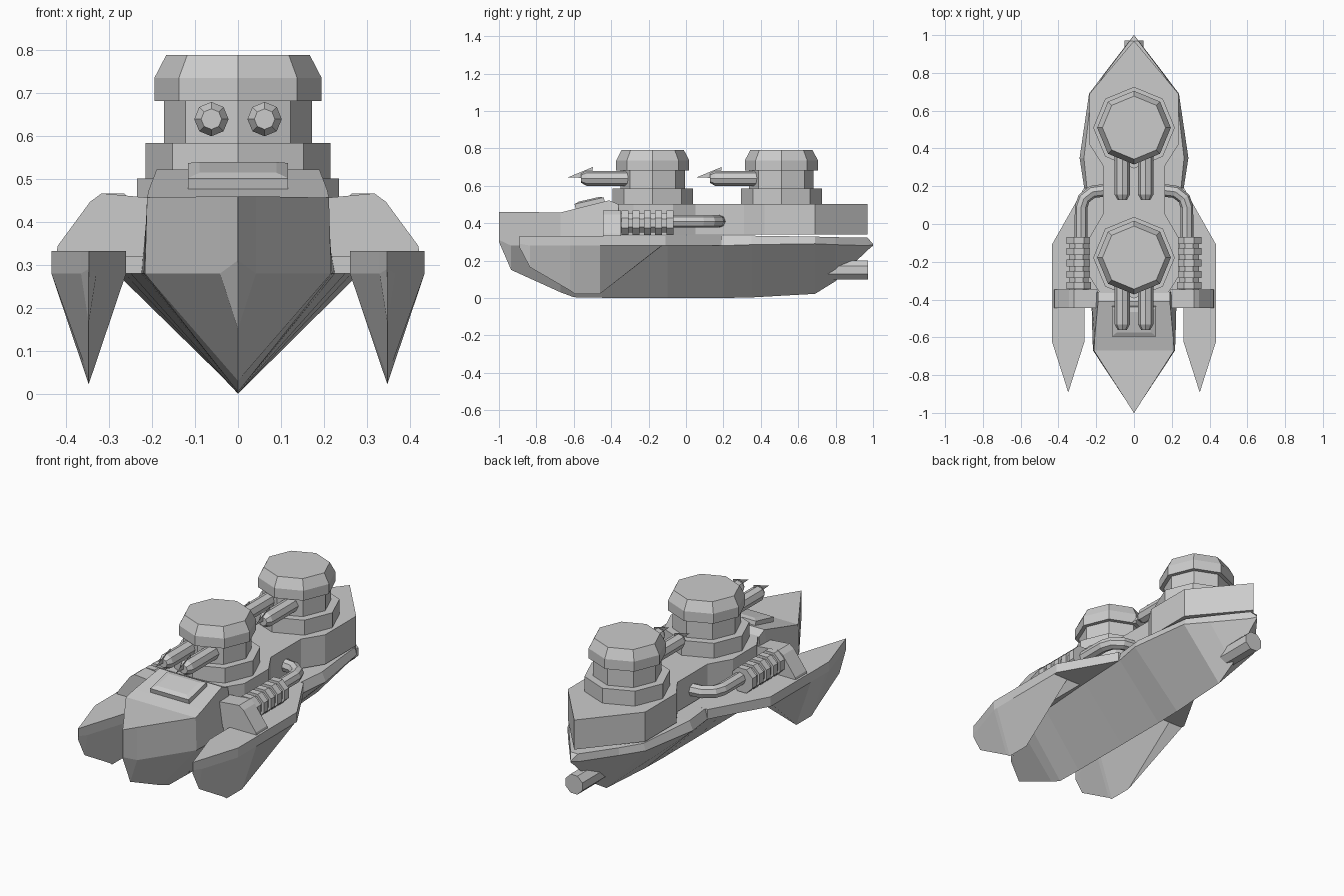
import bpy, bmesh, math
from mathutils import Matrix, Vector

if "Cube" in bpy.data.objects:
    bpy.data.objects.remove(bpy.data.objects["Cube"])


def make(name, verts, faces, mirror=False):
    """Mesh from points and faces, optionally mirrored across x = 0."""
    bm = bmesh.new()
    vs = [bm.verts.new(v) for v in verts]
    for f in faces:
        bm.faces.new([vs[i] for i in f])
    bmesh.ops.remove_doubles(bm, verts=bm.verts, dist=0.0005)
    bmesh.ops.recalc_face_normals(bm, faces=bm.faces)
    me = bpy.data.meshes.new(name)
    bm.to_mesh(me)
    bm.free()
    ob = bpy.data.objects.new(name, me)
    bpy.context.collection.objects.link(ob)
    if mirror:
        mod = ob.modifiers.new("mirror", 'MIRROR')
        mod.use_mirror_merge = False
    return ob


def loft(name, rings, mirror=False):
    n = len(rings[0])
    faces = [(r * n + i, r * n + (i + 1) % n, (r + 1) * n + (i + 1) % n, (r + 1) * n + i)
             for r in range(len(rings) - 1) for i in range(n)]
    faces += [tuple(range(n)), tuple(range((len(rings) - 1) * n, len(rings) * n))]
    return make(name, [p for r in rings for p in r], faces, mirror)


def boat(name, rows, cx=0, mirror=False):
    """V-shaped hull; rows are (y, keel z, shoulder half width, shoulder z, deck half width, deck z)."""
    return loft(name, [[(cx, y, zk), (cx + ws, y, zs), (cx + wt, y, zt),
                        (cx - wt, y, zt), (cx - ws, y, zs)]
                       for y, zk, ws, zs, wt, zt in rows], mirror)


def slab(name, outline, z0, z1, mirror=False):
    return loft(name, [[(x, y, z) for x, y in outline] for z in (z0, z1)], mirror)


def turned(name, profile, centre, axis='Z', sides=8, phase=0.0, mirror=False):
    """Faceted turned solid; profile is (distance along axis, radius)."""
    rings = []
    for h, r in profile:
        ring = []
        for i in range(sides):
            a = phase + i * math.tau / sides
            u, v = r * math.cos(a), r * math.sin(a)
            p = (u, v, h) if axis == 'Z' else (u, h, v)
            ring.append(tuple(Vector(p) + Vector(centre)))
        rings.append(ring)
    return loft(name, rings, mirror)


# Main hull with keel, raised foredeck and pointed stern
boat("fore_hull", [
    (-1.0, 0.30, 0.001, 0.31, 0.001, 0.46),
    (-0.935, 0.15, 0.042, 0.28, 0.042, 0.46),
    (-0.67, 0.03, 0.217, 0.28, 0.212, 0.457),
    (-0.60, 0.004, 0.22, 0.28, 0.208, 0.475),
    (-0.41, 0.001, 0.225, 0.28, 0.19, 0.522),
    (-0.36, 0.001, 0.225, 0.28, 0.19, 0.50)])
boat("aft_hull", [
    (-0.45, 0.001, 0.225, 0.28, 0.215, 0.33),
    (-0.10, 0.0, 0.25, 0.28, 0.24, 0.33),
    (0.20, 0.0, 0.265, 0.28, 0.25, 0.333),
    (0.35, 0.003, 0.288, 0.285, 0.265, 0.333),
    (0.69, 0.022, 0.238, 0.29, 0.225, 0.328),
    (0.80, 0.09, 0.155, 0.285, 0.15, 0.325),
    (0.97, 0.255, 0.024, 0.28, 0.022, 0.322),
    (1.0, 0.28, 0.001, 0.285, 0.001, 0.29)])

# Side pontoons and the wing plates joining them to the hull
boat("pontoon", [
    (-0.89, 0.27, 0.001, 0.29, 0.001, 0.332),
    (-0.835, 0.165, 0.018, 0.28, 0.018, 0.332),
    (-0.62, 0.04, 0.087, 0.28, 0.087, 0.332),
    (-0.595, 0.022, 0.087, 0.28, 0.087, 0.332),
    (-0.46, 0.022, 0.087, 0.28, 0.087, 0.332),
    (-0.13, 0.278, 0.087, 0.28, 0.087, 0.332)], cx=0.348, mirror=True)
slab("wing_plate", [(0.15, -0.44), (0.435, -0.44), (0.435, -0.11), (0.265, 0.19), (0.15, 0.19)],
     0.28, 0.333, mirror=True)

# Upper deck, waisted between the turrets
half = [(0.165, -0.39), (0.235, -0.28), (0.235, -0.07), (0.165, 0.05),
        (0.165, 0.31), (0.235, 0.42), (0.235, 0.69)]
slab("upper_deck", half + [(0, 0.97)] + [(-x, y) for x, y in reversed(half)], 0.34, 0.502)

# Foredeck hatch: tilted plate with a narrower raised top
hatch = loft("hatch", [[(sx * w, sy * d, z) for sx, sy in ((-1, -1), (1, -1), (1, 1), (-1, 1))]
                       for w, d, z in ((0.117, 0.08, -0.02), (0.117, 0.08, 0.012), (0.09, 0.055, 0.02))])
hatch.matrix_world = Matrix.Translation((0, -0.515, 0.508)) @ Matrix.Rotation(math.radians(13), 4, 'X')

# Two turrets with twin barrels and thin sight fins
for label, cy in (("front", -0.178), ("rear", 0.51)):
    turned(label + "_turret_base", [(0.49, 0.216), (0.584, 0.216)], (0, cy, 0))
    turned(label + "_turret_neck", [(0.58, 0.173), (0.69, 0.173)], (0, cy, 0))
    turned(label + "_turret_cap", [(0.682, 0.195), (0.736, 0.195), (0.79, 0.167)], (0, cy, 0))
    turned(label + "_gun_barrel", [(-0.12, 0.04), (-0.355, 0.04), (-0.383, 0.024)],
           (0.062, cy, 0.64), 'Y', mirror=True)
    make(label + "_sight_fin", [(0.062, cy - 0.453, 0.645), (0.062, cy - 0.32, 0.7),
                                (0.062, cy - 0.325, 0.64)], [(0, 1, 2)], True)

# Brackets in front of the engines
bracket = [(0.19, 0.32), (0.425, 0.32), (0.42, 0.345), (0.345, 0.447), (0.318, 0.467), (0.19, 0.455)]
loft("engine_bracket", [[(x, y, z) for x, z in bracket] for y in (-0.445, -0.347)], True)

# Ribbed engines
prof = [(-0.36, 0.056)]
for i in range(5):
    y = -0.345 + i * 0.06
    prof += [(y, 0.056), (y, 0.07), (y + 0.037, 0.07), (y + 0.037, 0.056)]
turned("ribbed_engine", prof, (0.292, 0, 0.402), 'Y', phase=math.pi / 8, mirror=True)

# Bent pipes from the engines into the deck
path = [(0.28, -0.08), (0.28, 0.09), (0.265, 0.135), (0.22, 0.17), (0.14, 0.18)]
for side, s in (("right", 1), ("left", -1)):
    cu = bpy.data.curves.new(side + "_engine_pipe", 'CURVE')
    cu.dimensions = '3D'
    cu.bevel_depth = 0.034
    cu.bevel_resolution = 2
    cu.use_fill_caps = True
    sp = cu.splines.new('POLY')
    sp.points.add(len(path) - 1)
    for p, (x, y) in zip(sp.points, path):
        p.co = (s * x, y, 0.41, 1)
    sp.use_smooth = False
    bpy.context.collection.objects.link(bpy.data.objects.new(side + "_engine_pipe", cu))

# Exhaust pipe under the stern
turned("stern_exhaust", [(0.72, 0.055), (0.972, 0.055)], (0, 0, 0.15), 'Y', phase=math.pi / 8)
